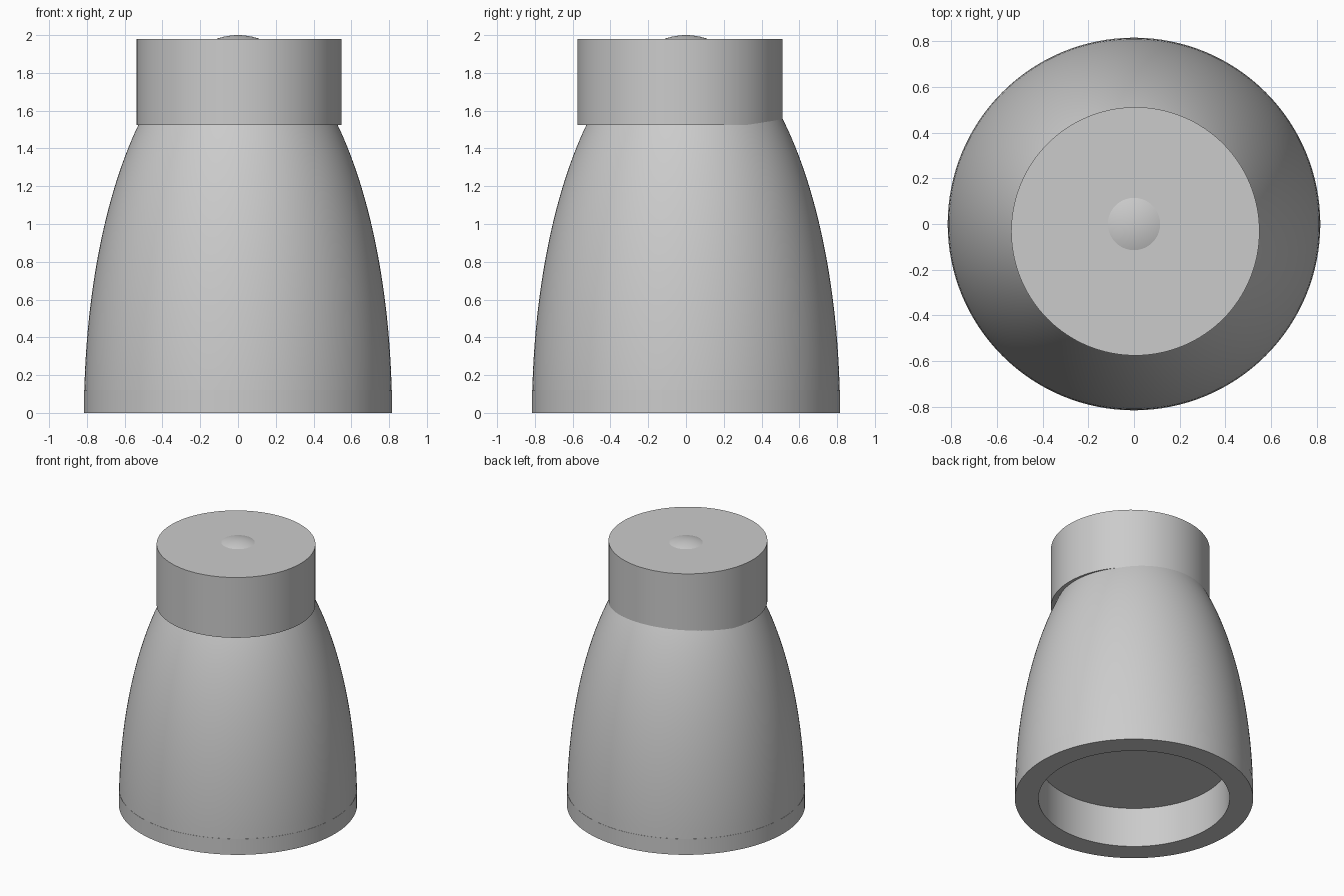
import bpy
import bmesh
import math

cube = bpy.data.objects.get("Cube")
if cube:
    bpy.data.objects.remove(cube)

grey = bpy.data.materials.new("plain_grey")
grey.use_nodes = True
colour = (0.6, 0.6, 0.6, 1)
grey.diffuse_color = colour
grey.node_tree.nodes["Principled BSDF"].inputs["Base Color"].default_value = colour

SIDES = 128


def lathe(name, profile, centre=(0, 0)):
    """Spin a (radius, height) profile around a vertical axis."""
    bm = bmesh.new()
    verts = [bm.verts.new((r, 0, z)) for r, z in profile]
    edges = [bm.edges.new(pair) for pair in zip(verts, verts[1:])]
    bmesh.ops.spin(bm, geom=verts + edges, cent=(0, 0, 0), axis=(0, 0, 1),
                   angle=math.tau, steps=SIDES, use_merge=True)
    bmesh.ops.remove_doubles(bm, verts=bm.verts, dist=1e-5)
    bmesh.ops.recalc_face_normals(bm, faces=bm.faces)
    mesh = bpy.data.meshes.new(name)
    bm.to_mesh(mesh)
    bm.free()
    mesh.materials.append(grey)
    obj = bpy.data.objects.new(name, mesh)
    obj.location = (*centre, 0)
    bpy.context.collection.objects.link(obj)
    bpy.ops.object.select_all(action="DESELECT")
    obj.select_set(True)
    bpy.context.view_layer.objects.active = obj
    bpy.ops.object.shade_smooth_by_angle(angle=math.radians(35))
    return obj


# Tall half-ellipsoid body on a short straight rim, with a recess underneath
RADIUS, HEIGHT, RIM = 0.815, 2.0, 0.12
start = math.asin(RIM / HEIGHT)
STEPS = 48
angles = [start + (math.pi / 2 - start) * i / STEPS for i in range(STEPS + 1)]
dome = [(RADIUS * math.cos(a), HEIGHT * math.sin(a)) for a in angles]
dome[-1] = (0, HEIGHT)
recess = [(0, 0.3), (0.654, 0.3), (0.654, 0)]
lathe("body", recess + [(RADIUS, 0), (RADIUS, RIM)] + dome)

# Flat-topped collar, set slightly off the body's axis
lathe("collar", [(0, 1.525), (0.543, 1.525), (0.543, 1.98), (0, 1.98)],
      centre=(0.006, -0.032))
